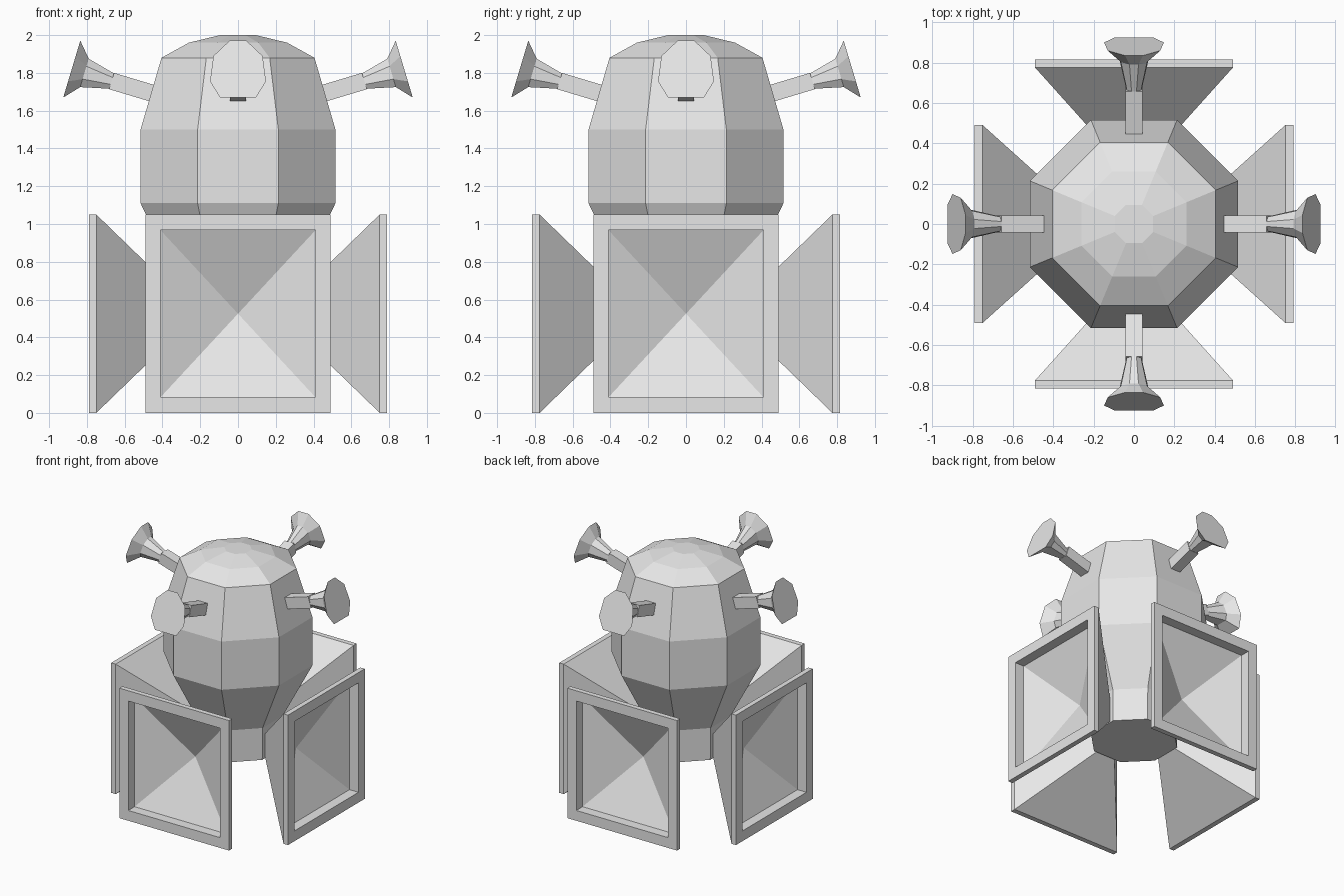
import bpy, bmesh
from math import pi, cos, sin, radians
from mathutils import Matrix, Vector

cube = bpy.data.objects.get("Cube")
if cube:
    bpy.data.objects.remove(cube)

grey = bpy.data.materials.new("light_grey")
grey.use_nodes = True
grey.diffuse_color = (0.8, 0.8, 0.8, 1)
grey.node_tree.nodes["Principled BSDF"].inputs["Base Color"].default_value = (0.8, 0.8, 0.8, 1)


def loft(name, rings, turn=0):
    """Join a series of equal-length rings into a capped, flat-shaded solid."""
    bm = bmesh.new()
    loops = [[bm.verts.new(p) for p in ring] for ring in rings]
    for a, b in zip(loops, loops[1:]):
        for i in range(len(a)):
            j = (i + 1) % len(a)
            bm.faces.new((a[i], a[j], b[j], b[i]))
    bm.faces.new(loops[0])
    bm.faces.new(loops[-1])
    bmesh.ops.recalc_face_normals(bm, faces=bm.faces)
    bm.transform(Matrix.Rotation(turn, 4, 'Z'))
    mesh = bpy.data.meshes.new(name)
    bm.to_mesh(mesh)
    bm.free()
    mesh.materials.append(grey)
    obj = bpy.data.objects.new(name, mesh)
    bpy.context.collection.objects.link(obj)


def octagon(apothem, z):
    r = apothem / cos(pi / 8)
    return [(r * cos(a), r * sin(a), z) for a in [(i + 0.5) * pi / 4 for i in range(8)]]


def rectangle(y, hx, z0, z1):
    return [(-hx, y, z0), (hx, y, z0), (hx, y, z1), (-hx, y, z1)]


# Faceted body with narrow foot and domed crown
body = [(0.305, 0.42), (0.31, 0.68), (0.516, 1.11), (0.516, 1.5),
        (0.405, 1.88), (0.26, 1.96), (0.095, 2.0)]
loft("body", [octagon(r, z) for r, z in body])

# Horn axis leans upward as it leaves the body
tilt = radians(16.7)
out = Vector((0, -cos(tilt), sin(tilt)))
up = Vector((0, sin(tilt), cos(tilt)))
side = Vector((1, 0, 0))
disc_centre = Vector((0, -0.88, 1.82))
half = [(0.045, 0.157), (0.13, 0.073), (0.148, -0.068), (0.095, -0.157)]
bell = half + [(-x, v) for x, v in reversed(half)]


def horn_ring(shape, back, scale=1):
    c = disc_centre - out * back
    return [c + side * x * scale + up * v * scale for x, v in shape]


square = [(0.042, 0.045), (0.042, -0.045), (-0.042, -0.045), (-0.042, 0.045)]

for k, place in enumerate(("front", "left", "back", "right")):
    turn = k * pi / 2
    # Hollow pyramid panel with a raised square frame
    y = -0.815 if k % 2 == 0 else -0.79
    loft(place + "_panel", [
        rectangle(y + 0.53, 0.05, 0.475, 0.575),
        rectangle(y + 0.04, 0.49, 0, 1.05),
        rectangle(y, 0.49, 0, 1.05),
        rectangle(y, 0.41, 0.083, 0.967),
        rectangle(y + 0.08, 0.41, 0.083, 0.967),
        rectangle(y + 0.27, 0.002, 0.523, 0.527)], turn)
    # Square arm and flared horn
    loft(place + "_arm", [horn_ring(square, 0.55), horn_ring(square, 0.22)], turn)
    loft(place + "_horn", [horn_ring(bell, 0.23, 0.26), horn_ring(bell, 0.2, 0.3),
                           horn_ring(bell, 0.07, 0.5), horn_ring(bell, 0)], turn)
